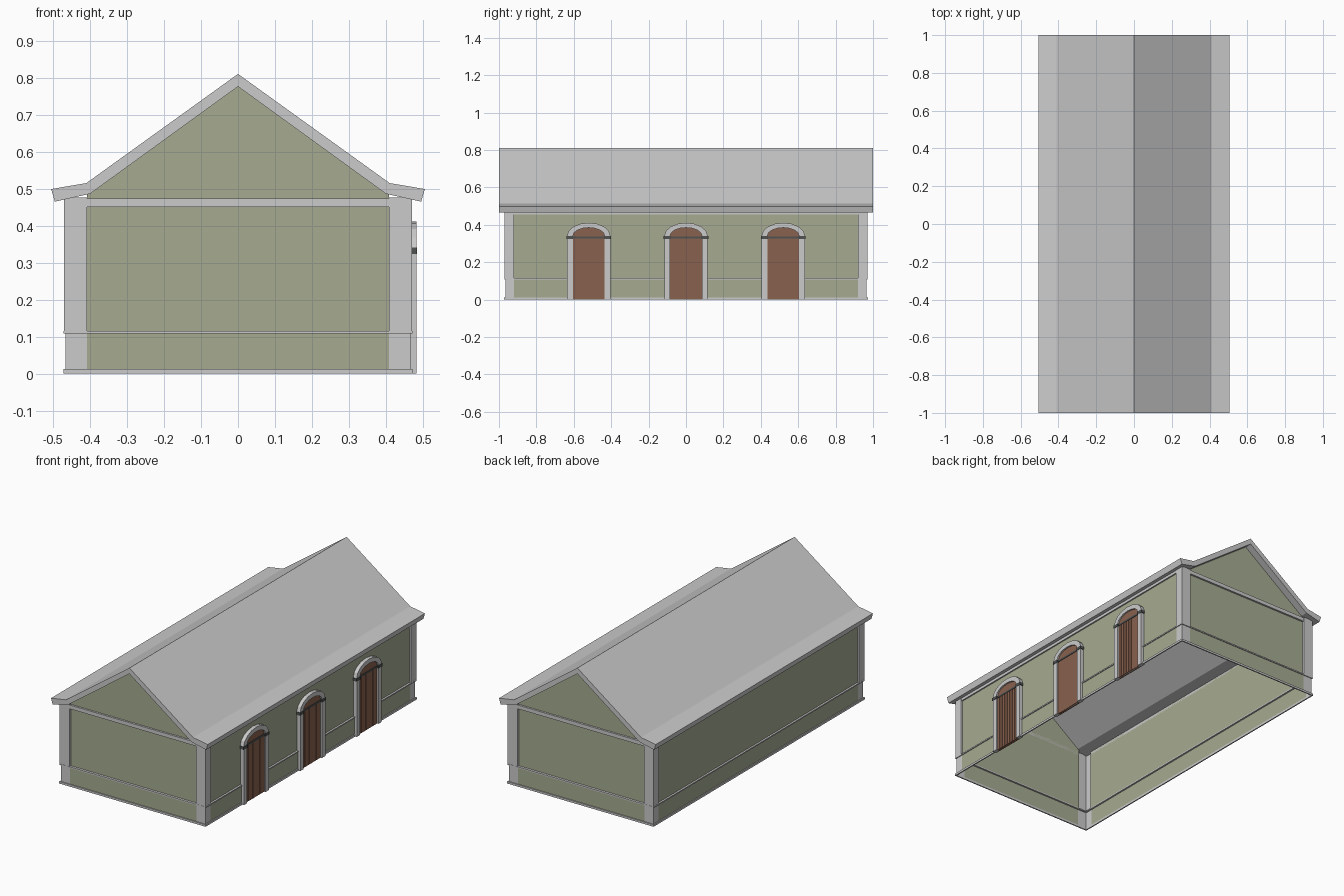
import bpy, bmesh, math

if "Cube" in bpy.data.objects:
    bpy.data.objects.remove(bpy.data.objects["Cube"])


def material(name, rgb):
    m = bpy.data.materials.new(name)
    m.diffuse_color = (*rgb, 1)
    m.use_nodes = True
    m.node_tree.nodes["Principled BSDF"].inputs["Base Color"].default_value = m.diffuse_color
    return m


GREEN = material("green_plaster", (0.38, 0.41, 0.285))
BROWN = material("brown_wood", (0.25, 0.12, 0.075))
DARK = material("dark_stone", (0.08, 0.085, 0.085))


def finish(name, bm, mat=None):
    mesh = bpy.data.meshes.new(name)
    bm.to_mesh(mesh)
    bm.free()
    ob = bpy.data.objects.new(name, mesh)
    bpy.context.collection.objects.link(ob)
    if mat:
        mesh.materials.append(mat)
    return ob


def prism(name, points, axis, a, b, mat=None):
    """Extrude a closed 2D outline along x, y or z from a to b."""
    place = {"x": lambda u, v, w: (w, u, v),
             "y": lambda u, v, w: (u, w, v),
             "z": lambda u, v, w: (u, v, w)}[axis]
    bm = bmesh.new()
    lo = [bm.verts.new(place(u, v, a)) for u, v in points]
    hi = [bm.verts.new(place(u, v, b)) for u, v in points]
    n = len(points)
    bm.faces.new(lo)
    bm.faces.new(hi)
    for i in range(n):
        j = (i + 1) % n
        bm.faces.new((lo[i], lo[j], hi[j], hi[i]))
    bmesh.ops.recalc_face_normals(bm, faces=bm.faces)
    return finish(name, bm, mat)


def sheet(name, points, mat=None):
    bm = bmesh.new()
    bm.faces.new([bm.verts.new(p) for p in points])
    return finish(name, bm, mat)


def strip(name, path, z0, z1):
    """Open vertical sheet standing on a 2D path."""
    bm = bmesh.new()
    lo = [bm.verts.new((x, y, z0)) for x, y in path]
    hi = [bm.verts.new((x, y, z1)) for x, y in path]
    for i in range(len(path) - 1):
        bm.faces.new((lo[i], lo[i + 1], hi[i + 1], hi[i]))
    bmesh.ops.recalc_face_normals(bm, faces=bm.faces)
    return finish(name, bm)


def ring(name, x, y, d, z0, z1):
    """Thin solid band running around the building."""
    bm = bmesh.new()
    corners = [(-1, -1), (1, -1), (1, 1), (-1, 1)]
    section = [(0, z0), (0, z1), (d, z1), (d, z0)]
    loops = [[bm.verts.new((sx * (x - o), sy * (y - o), z)) for sx, sy in corners]
             for o, z in section]
    for k in range(4):
        p, q = loops[k], loops[(k + 1) % 4]
        for i in range(4):
            j = (i + 1) % 4
            bm.faces.new((p[i], p[j], q[j], q[i]))
    bmesh.ops.recalc_face_normals(bm, faces=bm.faces)
    return finish(name, bm)


def rect(u0, u1, v0, v1):
    return [(u0, v0), (u1, v0), (u1, v1), (u0, v1)]


# Roof with kicked-out eaves
roof_half = [(0.41, 0.515), (0.505, 0.499), (0.495, 0.465), (0.4, 0.486)]
roof = [(0, 0.81)] + roof_half + [(0, 0.776)] + [(-x, z) for x, z in reversed(roof_half)]
prism("roof", roof, "y", -1, 1)

# End walls with gables, plinths and beams
for s, label in ((-1, "front"), (1, "back")):
    y = s * 0.957
    wall = [(-0.408, 0.11), (0.408, 0.11), (0.408, 0.484), (0, 0.778), (-0.408, 0.484)]
    sheet(label + "_wall", [(-s * x, y, z) for x, z in wall], GREEN)
    sheet(label + "_plinth", [(-s * x, s * 0.966, z) for x, z in rect(-0.408, 0.408, 0, 0.11)], GREEN)
    prism(label + "_beam", rect(-0.408, 0.408, 0.451, 0.473), "y", y, s * 0.968)

# Long walls
for s, label in ((-1, "left"), (1, "right")):
    x = s * 0.46
    sheet(label + "_wall", [(x, s * y, z) for y, z in rect(-0.92, 0.92, 0.11, 0.475)], GREEN)
    sheet(label + "_plinth", [(s * 0.466, s * y, z) for y, z in rect(-0.92, 0.92, 0, 0.11)], GREEN)
    prism(label + "_beam", rect(-0.92, 0.92, 0.455, 0.474), "x", x, s * 0.468)

# Corner pilasters, upper and lower
upper = [(0.408, 0.957), (0.408, 0.97), (0.47, 0.97), (0.47, 0.92), (0.46, 0.92)]
lower = [(0.408, 0.966), (0.466, 0.966), (0.466, 0.92)]
for sx in (-1, 1):
    for sy in (-1, 1):
        strip("corner_pilaster", [(sx * x, sy * y) for x, y in upper], 0.11, 0.476)
        strip("corner_foot", [(sx * x, sy * y) for x, y in lower], 0, 0.11)

# Base course and plinth cap
ring("base_course", 0.472, 0.972, 0.007, 0, 0.012)
ring("plinth_cap", 0.471, 0.971, 0.015, 0.108, 0.115)


def arch(c, w, h, z, n=8):
    return [(c + w * math.cos(math.pi * i / n), z + h * math.sin(math.pi * i / n))
            for i in range(n + 1)]


# Arched doors on the right wall
for c in (-0.52, 0, 0.52):
    prism("door", [(c - 0.086, 0), (c + 0.086, 0)] + arch(c, 0.086, 0.045, 0.34),
          "x", 0.458, 0.473, BROWN)
    for i in range(8):
        y = c - 0.085 + i * 0.02125
        prism("door_plank", rect(y + 0.001, y + 0.0203, 0.001, 0.33), "x", 0.472, 0.4745, BROWN)
    for s in (-1, 1):
        a, b = sorted((c + s * 0.085, c + s * 0.115))
        prism("door_post", rect(a, b, 0, 0.33), "x", 0.458, 0.482)
        a, b = sorted((c + s * 0.083, c + s * 0.119))
        prism("door_capital", rect(a, b, 0.324, 0.341), "x", 0.458, 0.484, DARK)
    prism("door_crossbar", rect(c - 0.085, c + 0.085, 0.328, 0.338), "x", 0.465, 0.477, DARK)
    prism("door_arch", arch(c, 0.116, 0.07, 0.341) + arch(c, 0.085, 0.044, 0.341)[::-1],
          "x", 0.458, 0.482)
